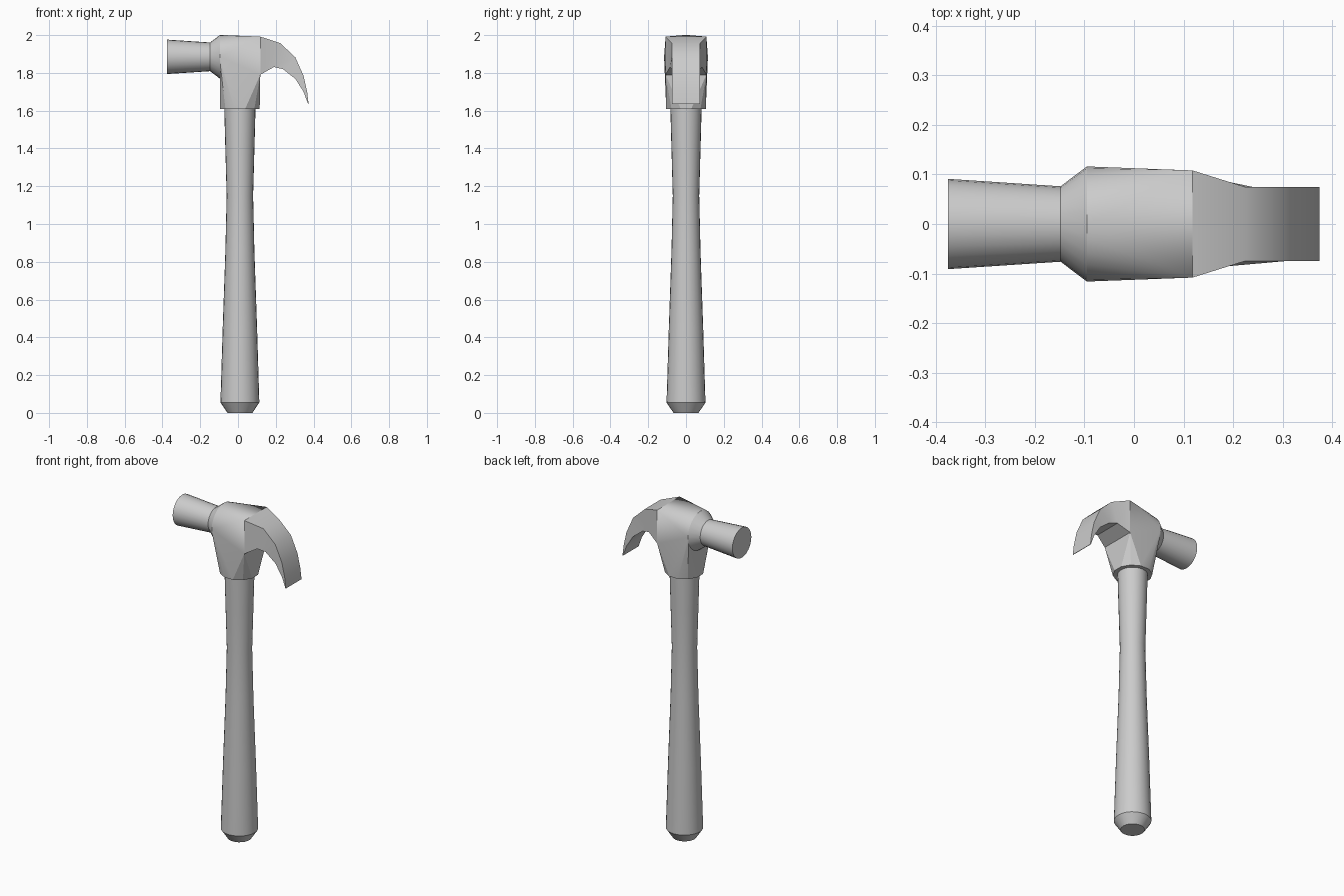
import bpy, bmesh
from math import sin, cos, pi, radians

if "Cube" in bpy.data.objects:
    bpy.data.objects.remove(bpy.data.objects["Cube"])

AXIS_X = 0.01      # handle axis
POLL_Z = 1.885     # striking head axis


def make_object(name, bm, angle=30):
    bmesh.ops.recalc_face_normals(bm, faces=bm.faces[:])
    mesh = bpy.data.meshes.new(name)
    bm.to_mesh(mesh)
    bm.free()
    obj = bpy.data.objects.new(name, mesh)
    bpy.context.collection.objects.link(obj)
    bpy.ops.object.select_all(action='DESELECT')
    obj.select_set(True)
    bpy.context.view_layer.objects.active = obj
    bpy.ops.object.shade_smooth_by_angle(angle=radians(angle))
    return obj


def ring_points(axis, pos, r, n, offset=0.0):
    pts = []
    for i in range(n):
        a = 2 * pi * (i + offset) / n
        if axis == 'Z':
            pts.append((AXIS_X + r * cos(a), r * sin(a), pos))
        else:
            pts.append((pos, r * cos(a), POLL_Z + r * sin(a)))
    return pts


def loft(name, rings, cap_start=True, cap_end=True):
    bm = bmesh.new()
    rows = [[bm.verts.new(p) for p in ring] for ring in rings]
    n = len(rows[0])
    for a, b in zip(rows, rows[1:]):
        for i in range(n):
            j = (i + 1) % n
            bm.faces.new((a[i], a[j], b[j], b[i]))
    if cap_start:
        bm.faces.new(rows[0])
    if cap_end:
        bm.faces.new(rows[-1])
    return make_object(name, bm)


# Handle: waisted shaft with a chamfered butt
handle = [(0, 0.066), (0.055, 0.103), (0.45, 0.091), (0.85, 0.077),
          (1.15, 0.07), (1.4, 0.077), (1.62, 0.083)]
loft("handle", [ring_points('Z', z, r, 24) for z, r in handle])

# Striking face, neck and collar
poll = [(-0.375, 0.091), (-0.148, 0.076), (-0.095, 0.116)]
loft("striking_head", [ring_points('X', x, r, 24) for x, r in poll], cap_end=False)

# Head body: hull from the collar circle, the claw root and the socket rim
bm = bmesh.new()
points = ring_points('X', -0.095, 0.116, 24)
points += ring_points('Z', 1.61, 0.1085, 12, 0.5)
points += [(0.118, s * 0.108, z) for s in (-1, 1) for z in (1.79, 1.992)]
for p in points:
    bm.verts.new(p)
bmesh.ops.convex_hull(bm, input=bm.verts[:])
bmesh.ops.dissolve_limit(bm, angle_limit=radians(1), verts=bm.verts[:], edges=bm.edges[:])
make_object("head_body", bm, 20)

# Claw: outer curve, inner curve and half width at each station
outer = [(0.118, 1.992), (0.223, 1.958), (0.303, 1.883),
         (0.347, 1.785), (0.366, 1.70), (0.374, 1.635)]
inner = [(0.118, 1.79), (0.19, 1.831), (0.238, 1.82),
         (0.304, 1.768), (0.347, 1.70), (0.371, 1.635)]
widths = [0.108] + [0.075] * 5
# The taper is linear in x, so the inner curve narrows a little later
inner_widths = [0.108, 0.085] + [0.075] * 4
loft("claw", [[(ox, -w, oz), (ox, w, oz), (ix, v, iz), (ix, -v, iz)]
              for (ox, oz), (ix, iz), w, v in zip(outer, inner, widths, inner_widths)],
     cap_start=False)
